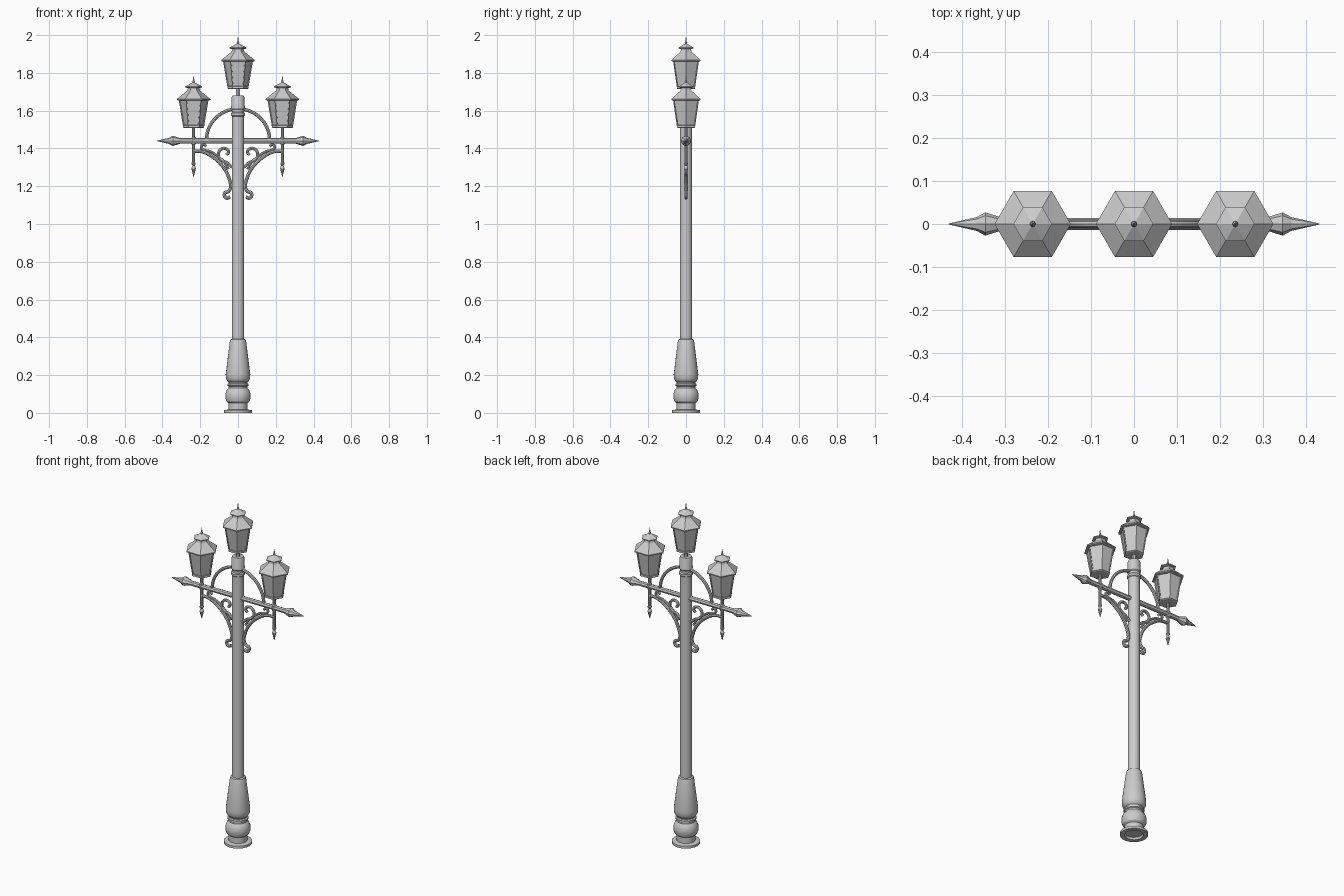
import bpy, bmesh, math
from mathutils import Matrix

if "Cube" in bpy.data.objects:
    bpy.data.objects.remove(bpy.data.objects["Cube"])


def finish(name, bm, smooth=None):
    bmesh.ops.recalc_face_normals(bm, faces=bm.faces)
    me = bpy.data.meshes.new(name)
    bm.to_mesh(me)
    bm.free()
    ob = bpy.data.objects.new(name, me)
    bpy.context.collection.objects.link(ob)
    if smooth:
        bpy.ops.object.select_all(action='DESELECT')
        ob.select_set(True)
        bpy.context.view_layer.objects.active = ob
        bpy.ops.object.shade_smooth_by_angle(angle=math.radians(smooth))
    return ob


def lathe(name, profile, n, loc=(0, 0, 0), rot=None, smooth=None, panels=None, caps=True):
    """Revolve (radius, height) pairs; panels = index of the band to inset."""
    bm = bmesh.new()
    rings = []
    for r, z in profile:
        rings.append([bm.verts.new((r * math.cos(2 * math.pi * i / n),
                                    r * math.sin(2 * math.pi * i / n), z)) for i in range(n)])
    bands = []
    for a, b in zip(rings, rings[1:]):
        bands.append([bm.faces.new((a[i], a[(i + 1) % n], b[(i + 1) % n], b[i])) for i in range(n)])
    if caps:
        bm.faces.new(rings[0])
        bm.faces.new(rings[-1])
    bm.normal_update()
    if panels is not None:
        bmesh.ops.inset_individual(bm, faces=bands[panels], thickness=0.006, depth=0)
        bmesh.ops.inset_individual(bm, faces=bands[panels], thickness=0.0005, depth=-0.005)
    if rot:
        bm.transform(rot)
    bm.transform(Matrix.Translation(loc))
    return finish(name, bm, smooth)


def tube(name, paths, radius):
    """Round bar through smooth points in the xz plane."""
    cu = bpy.data.curves.new(name, 'CURVE')
    cu.dimensions = '3D'
    cu.bevel_depth = radius
    cu.bevel_resolution = 2
    cu.resolution_u = 6
    cu.use_fill_caps = True
    for pts in paths:
        sp = cu.splines.new('BEZIER')
        sp.bezier_points.add(len(pts) - 1)
        for bp, (x, z) in zip(sp.bezier_points, pts):
            bp.co = (x, 0, z)
            bp.handle_left_type = bp.handle_right_type = 'AUTO'
    ob = bpy.data.objects.new(name, cu)
    bpy.context.collection.objects.link(ob)
    bpy.ops.object.select_all(action='DESELECT')
    ob.select_set(True)
    bpy.context.view_layer.objects.active = ob
    bpy.ops.object.convert(target='MESH')
    bpy.ops.object.shade_smooth_by_angle(angle=math.radians(40))


# Base and shaft, open underneath
lathe("post", [(.045, .012), (.05, 0), (.075, 0), (.075, .014), (.05, .018), (.05, .052),
               (.06, .06), (.067, .078), (.067, .1), (.06, .12), (.05, .132), (.05, .14),
               (.056, .144), (.056, .153), (.05, .157), (.05, .163), (.056, .168), (.064, .182),
               (.065, .205), (.043, .38), (.04, .388), (.033, .392), (.032, 1.57),
               (.037, 1.575), (.037, 1.587), (.032, 1.592), (.032, 1.605), (.036, 1.61),
               (.036, 1.625), (.034, 1.63), (.034, 1.67), (.03, 1.68)], 24, smooth=30)
lathe("top_stem", [(.011, 1.67), (.011, 1.72)], 12, smooth=30)


# Lanterns: six-sided body with recessed panes, roof, cap and finial
def lantern(label, x, z):
    at = (x, 0, z)
    lathe(label + "_body", [(.05, 0), (.056, .003), (.056, .01), (.079, .15)], 6, at, panels=2)
    lathe(label + "_roof", [(.079, .146), (.0885, .148), (.0885, .154), (.034, .198), (.03, .212),
                            (.045, .215), (.045, .22), (.012, .238), (.004, .242)], 6, at)
    lathe(label + "_finial", [(.004, .238), (.007, .245), (.004, .252), (.001, .276)], 8, at, smooth=40)


lantern("top_lantern", 0, 1.714)
for side, s in (("left", -1), ("right", 1)):
    lantern(side + "_lantern", s * .235, 1.508)
    # Hanging rod with spear drop
    lathe(side + "_rod", [(.001, 1.25), (.012, 1.295), (.006, 1.31), (.011, 1.317), (.011, 1.323),
                          (.008, 1.327), (.008, 1.42), (.013, 1.424), (.013, 1.456),
                          (.008, 1.46), (.008, 1.515)], 10, (s * .235, 0, 0), smooth=30)
    # Spear tip on the cross bar
    lathe(side + "_spear", [(.013, .3), (.016, .31), (.027, .345), (.016, .365), (.001, .43)], 8,
          (0, 0, 1.44), Matrix.Rotation(s * math.pi / 2, 4, 'Y'))

# Cross bar
lathe("cross_bar", [(.014, -.31), (.014, .31)], 8, (0, 0, 1.44), Matrix.Rotation(math.pi / 2, 4, 'Y'))

# Arch over the bar
tube("arch", [[(.168 * math.cos(a * math.pi / 12), 1.44 + .17 * math.sin(a * math.pi / 12))
               for a in range(13)]], .009)

# Scrolled brackets, mirrored left and right
scrolls = {
    "main_bracket": ([(.235, 1.385), (.19, 1.383), (.13, 1.352), (.077, 1.3), (.047, 1.24), (.04, 1.19),
                      (.053, 1.171), (.069, 1.165), (.071, 1.147), (.057, 1.137), (.042, 1.145)], .009),
    "inner_scroll": ([(.062, 1.366), (.05, 1.38), (.062, 1.398), (.088, 1.397), (.104, 1.37),
                      (.09, 1.34), (.06, 1.325), (.03, 1.3)], .008),
    "outer_scroll": ([(.05, 1.29), (.075, 1.33), (.11, 1.36), (.15, 1.385), (.185, 1.394),
                      (.195, 1.41), (.18, 1.42), (.168, 1.41)], .007),
}
for name, (pts, r) in scrolls.items():
    tube(name, [[(s * x, z) for x, z in pts] for s in (-1, 1)], r)
